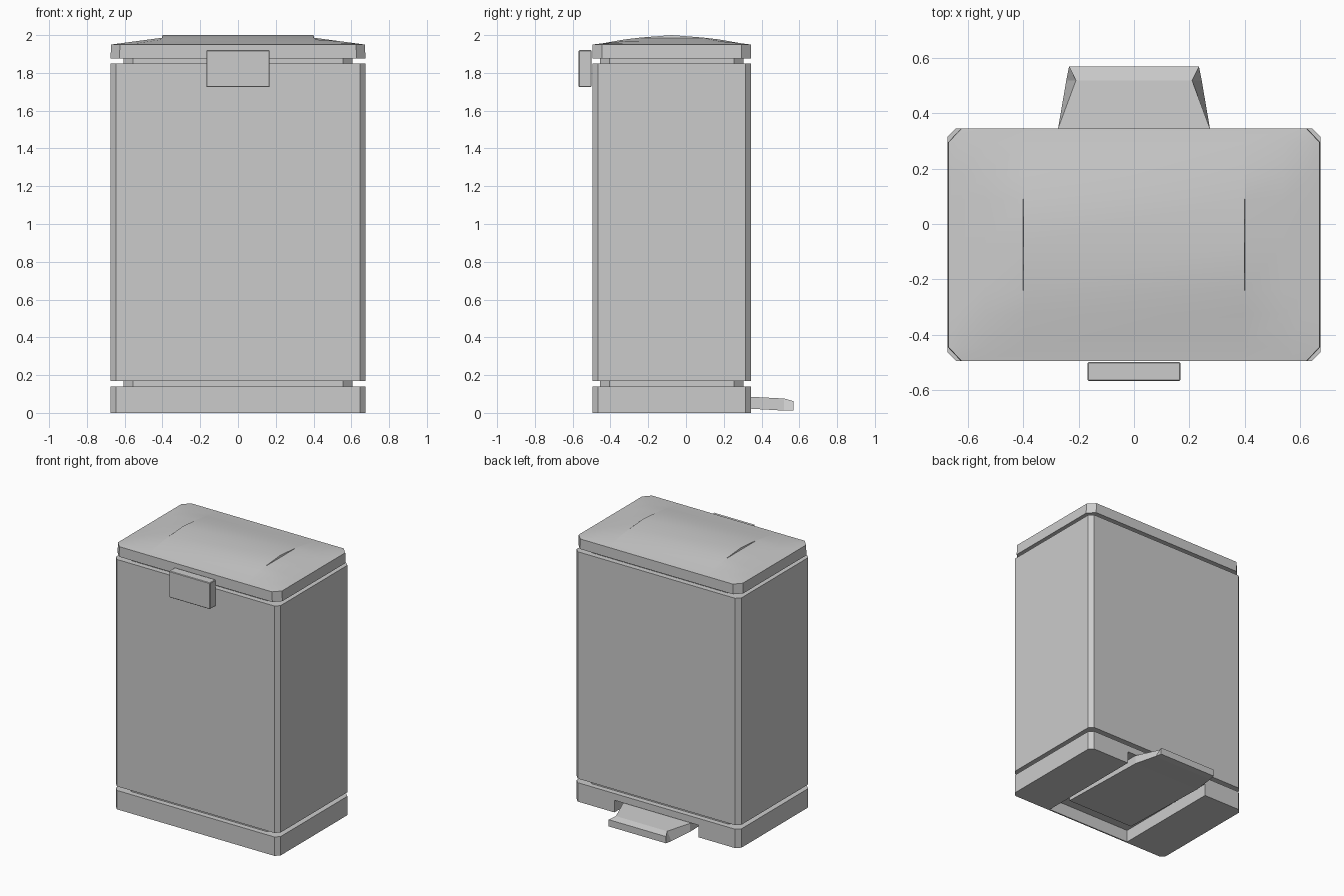
import bpy, bmesh, math

if "Cube" in bpy.data.objects:
    bpy.data.objects.remove(bpy.data.objects["Cube"])

CY = -0.075  # depth centre of the bin


def finish(name, bm, smooth=False):
    bmesh.ops.recalc_face_normals(bm, faces=bm.faces)
    me = bpy.data.meshes.new(name)
    bm.to_mesh(me)
    bm.free()
    ob = bpy.data.objects.new(name, me)
    bpy.context.collection.objects.link(ob)
    if smooth:
        bpy.ops.object.select_all(action='DESELECT')
        ob.select_set(True)
        bpy.context.view_layer.objects.active = ob
        bpy.ops.object.shade_smooth_by_angle(angle=math.radians(20))
    return ob


def prism(name, hx, hy, c, z0, z1, cy=CY):
    """Vertical prism with chamfered corners (plain box when c is 0)."""
    pts = []
    for sx, sy in ((1, 1), (-1, 1), (-1, -1), (1, -1)):
        a = (sx * hx, cy + sy * (hy - c))
        b = (sx * (hx - c), cy + sy * hy)
        pts += [a] if c == 0 else ([a, b] if sx * sy > 0 else [b, a])
    bm = bmesh.new()
    face = bm.faces.new([bm.verts.new((x, y, z0)) for x, y in pts])
    ext = bmesh.ops.extrude_face_region(bm, geom=[face])
    for v in ext['geom']:
        if isinstance(v, bmesh.types.BMVert):
            v.co.z = z1
    return finish(name, bm)


# Body, inner liner showing in the gaps, and base
prism("body", 0.675, 0.42, 0.03, 0.17, 1.85)
prism("inner_liner", 0.607, 0.38, 0.05, 0.12, 1.90)
base = prism("base", 0.675, 0.42, 0.03, 0.0, 0.14)

# Pedal channel cut through the back and underside of the base
cutter = prism("channel_cutter", 0.345, 0.445, 0, -0.05, 0.09, cy=-0.04)
cutter.hide_render = True
mod = base.modifiers.new("channel", 'BOOLEAN')
mod.operation = 'DIFFERENCE'
mod.object = cutter
bpy.context.view_layer.objects.active = base
bpy.ops.object.modifier_apply(modifier=mod.name)
bpy.data.objects.remove(cutter)

# Front latch with softened edges
latch = prism("latch", 0.168, 0.034, 0, 1.725, 1.92, cy=-0.534)
bev = latch.modifiers.new("bevel", 'BEVEL')
bev.width = 0.004
bev.segments = 1

# Pedal: cross-sections (y, half width, bottom z, top z) from inside to tip
bm = bmesh.new()
rings = []
for y, w, zb, zt in ((-0.36, 0.275, 0.04, 0.088), (0.345, 0.275, 0.022, 0.085),
                     (0.52, 0.21, 0.012, 0.076), (0.57, 0.235, 0.012, 0.062)):
    wb = 0.245 if y == 0.52 else w
    rings.append([bm.verts.new(p) for p in
                  ((-wb, y, zb), (wb, y, zb), (w, y, zt), (-w, y, zt))])
for r, s in zip(rings, rings[1:]):
    for i in range(4):
        j = (i + 1) % 4
        bm.faces.new((r[i], r[j], s[j], s[i]))
bm.faces.new(rings[0])
bm.faces.new(rings[-1])
finish("pedal", bm)

# Lid: domed grid with chamfered corners and a raised centre panel
PROFILE = ((0, 2.0), (0.165, 1.987), (0.25, 1.977), (0.37, 1.956), (0.42, 1.95))


def crown(d):
    for (a, za), (b, zb) in zip(PROFILE, PROFILE[1:]):
        if d <= b + 1e-6:
            return za + (zb - za) * (d - a) / (b - a)
    return PROFILE[-1][1]


def height(x, y):
    z = crown(abs(y - CY))
    if abs(x) > 0.401:
        z = min(z, 1.95 + 0.036 * (0.672 - abs(x)) / 0.27)
    return z


half_x = (0.40, 0.402, 0.54, 0.625, 0.672)
xs = [-x for x in reversed(half_x)] + list(half_x)
half_y = [p[0] for p in PROFILE]
ys = [CY - d for d in reversed(half_y[1:])] + [CY + d for d in half_y]
nx, ny = len(xs), len(ys)
bm = bmesh.new()
grid = {}
for i, x in enumerate(xs):
    for j, y in enumerate(ys):
        if not (i in (0, nx - 1) and j in (0, ny - 1)):
            grid[i, j] = bm.verts.new((x, y, height(x, y)))
for i in range(nx - 1):
    for j in range(ny - 1):
        keys = ((i, j), (i + 1, j), (i + 1, j + 1), (i, j + 1))
        bm.faces.new([grid[k] for k in keys if k in grid])

# Lid rim and underside
rim = [e for e in bm.edges if e.is_boundary]
ext = bmesh.ops.extrude_edge_only(bm, edges=rim)
low = [g for g in ext['geom'] if isinstance(g, bmesh.types.BMVert)]
for v in low:
    v.co.z = 1.875
    v.co.x *= 0.675 / 0.672
bmesh.ops.contextual_create(
    bm, geom=[g for g in ext['geom'] if isinstance(g, bmesh.types.BMEdge)])
finish("lid", bm, smooth=True)
